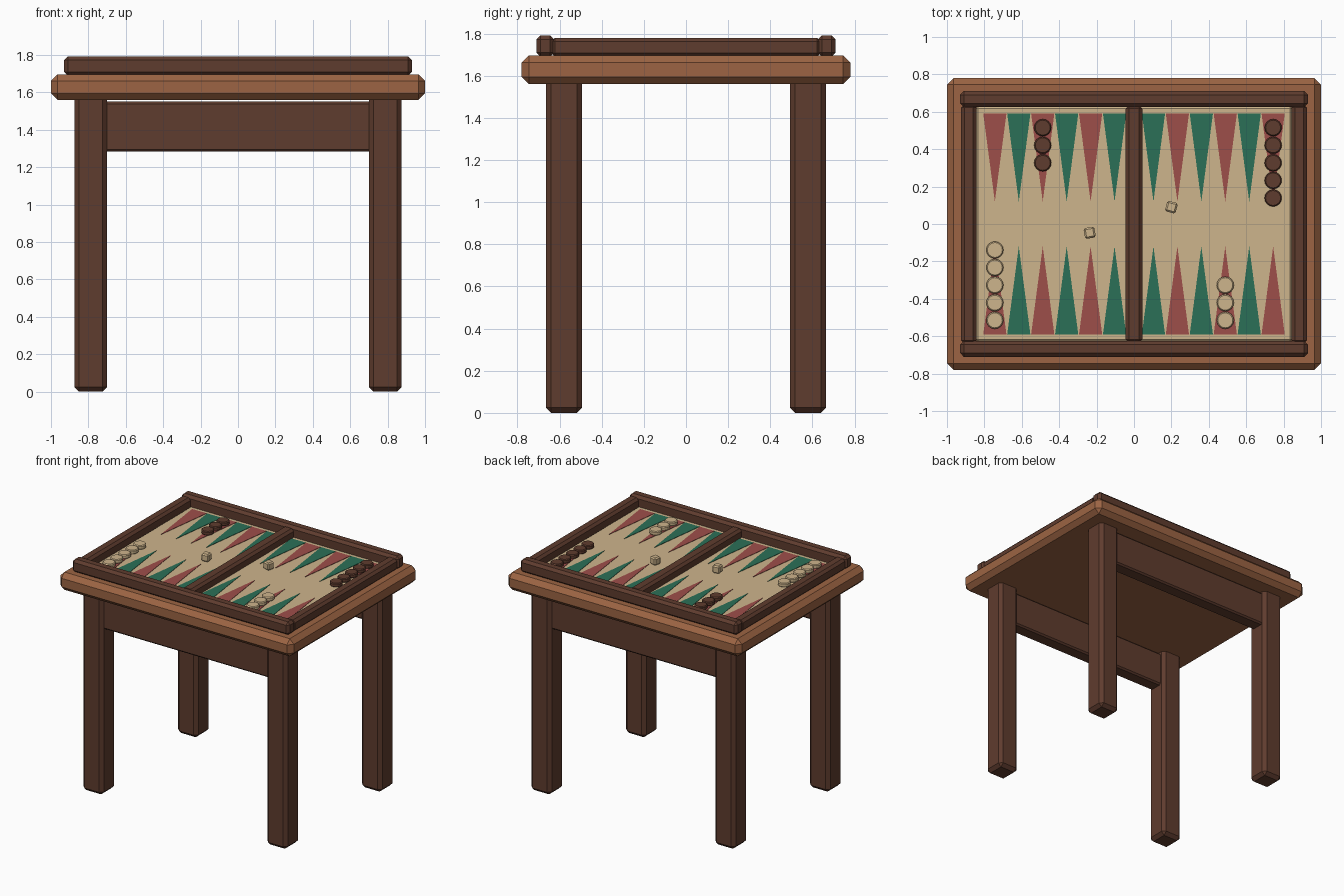
import bpy, bmesh, math

cube = bpy.data.objects.get("Cube")
if cube:
    bpy.data.objects.remove(cube, do_unlink=True)


def material(name, r, g, b):
    lin = [((c / 255 + 0.055) / 1.055) ** 2.4 for c in (r, g, b)] + [1]
    m = bpy.data.materials.new(name)
    m.use_nodes = True
    m.diffuse_color = lin
    m.node_tree.nodes["Principled BSDF"].inputs["Base Color"].default_value = lin
    return m


DARK = material("dark wood", 95, 60, 46)
WARM = material("warm wood", 156, 100, 67)
TAN = material("tan", 206, 181, 140)
GREEN = material("green", 43, 112, 87)
RED = material("red", 158, 78, 74)


def finish(bm, name, mat, loc=(0, 0, 0), turn=0):
    bmesh.ops.recalc_face_normals(bm, faces=bm.faces)
    me = bpy.data.meshes.new(name)
    bm.to_mesh(me)
    bm.free()
    me.materials.append(mat)
    ob = bpy.data.objects.new(name, me)
    ob.location = loc
    ob.rotation_euler.z = turn
    bpy.context.collection.objects.link(ob)
    return ob


def box(name, mat, x, y, z, bevel, turn=0):
    """Chamfered block from (low, high) ranges on each axis."""
    bm = bmesh.new()
    bmesh.ops.create_cube(bm, size=1)
    bmesh.ops.scale(bm, vec=[b - a for a, b in (x, y, z)], verts=bm.verts)
    bmesh.ops.bevel(bm, geom=bm.edges[:], offset=bevel, segments=1,
                    affect='EDGES')
    return finish(bm, name, mat, [(a + b) / 2 for a, b in (x, y, z)], turn)


def span(side, inner, outer):
    return tuple(sorted((side * inner, side * outer)))


# Tabletop
box("tabletop", WARM, (-1, 1), (-0.78, 0.78), (1.56, 1.697), 0.035)

# Legs, aprons and raised rim
for sy, end in ((-1, "front"), (1, "back")):
    box(end + "_apron", DARK, (-0.72, 0.72), span(sy, 0.53, 0.64),
        (1.283, 1.551), 0.012)
    box(end + "_rim", DARK, (-0.93, 0.93), span(sy, 0.625, 0.71),
        (1.69, 1.792), 0.02)
    for sx, side in ((-1, "right"), (1, "left")):
        box(f"{end}_{side}_leg", DARK, span(sx, 0.70, 0.875),
            span(sy, 0.493, 0.665), (0, 1.585), 0.025)
for sx, side in ((-1, "right"), (1, "left")):
    box(side + "_rim", DARK, span(sx, 0.842, 0.925), (-0.64, 0.64),
        (1.69, 1.78), 0.018)
box("divider", DARK, (-0.045, 0.045), (-0.635, 0.635), (1.69, 1.78), 0.018)

# Playing surface
TOP = 1.715
box("board", TAN, (-0.845, 0.845), (-0.628, 0.628), (1.68, TOP), 0.01)


# Painted points: thin triangular plates in alternating colours
def points(name, mat, first):
    bm = bmesh.new()
    for i in range(first, 6, 2):
        for sx in (-1, 1):
            for sy in (-1, 1):
                cx = sx * (0.104 + i * 0.128)
                outline = [(cx - 0.062, 0.59), (cx + 0.062, 0.59), (cx, 0.12)]
                low = [bm.verts.new((x, sy * y, TOP - 0.002)) for x, y in outline]
                top = [bm.verts.new((x, sy * y, TOP + 0.003)) for x, y in outline]
                bm.faces.new(low)
                bm.faces.new(top)
                for k in range(3):
                    n = (k + 1) % 3
                    bm.faces.new((low[k], low[n], top[n], top[k]))
    finish(bm, name, mat)


points("green_points", GREEN, 0)
points("red_points", RED, 1)


# Checkers: rows of chamfered discs starting at the board edge
def checkers(name, mat, x, sy, count):
    for i in range(count):
        bm = bmesh.new()
        bmesh.ops.create_cone(bm, cap_ends=True, segments=16, radius1=0.046,
                              radius2=0.046, depth=0.032)
        rims = [e for e in bm.edges
                if abs(e.verts[0].co.z - e.verts[1].co.z) < 0.001]
        bmesh.ops.bevel(bm, geom=rims, offset=0.006, segments=1,
                        affect='EDGES')
        finish(bm, f"{name}_{i + 1}", mat,
               (x, sy * (0.515 - i * 0.094), TOP + 0.018))


checkers("dark_checker_short_row", DARK, -0.488, 1, 3)
checkers("dark_checker_long_row", DARK, 0.744, 1, 5)
checkers("light_checker_long_row", TAN, -0.744, -1, 5)
checkers("light_checker_short_row", TAN, 0.488, -1, 3)

# Dice
for n, (x, y, deg) in enumerate(((-0.237, -0.047, 10), (0.2, 0.09, -15))):
    box(f"die_{n + 1}", TAN, (x - 0.029, x + 0.029), (y - 0.029, y + 0.029),
        (TOP, TOP + 0.058), 0.009, math.radians(deg))
